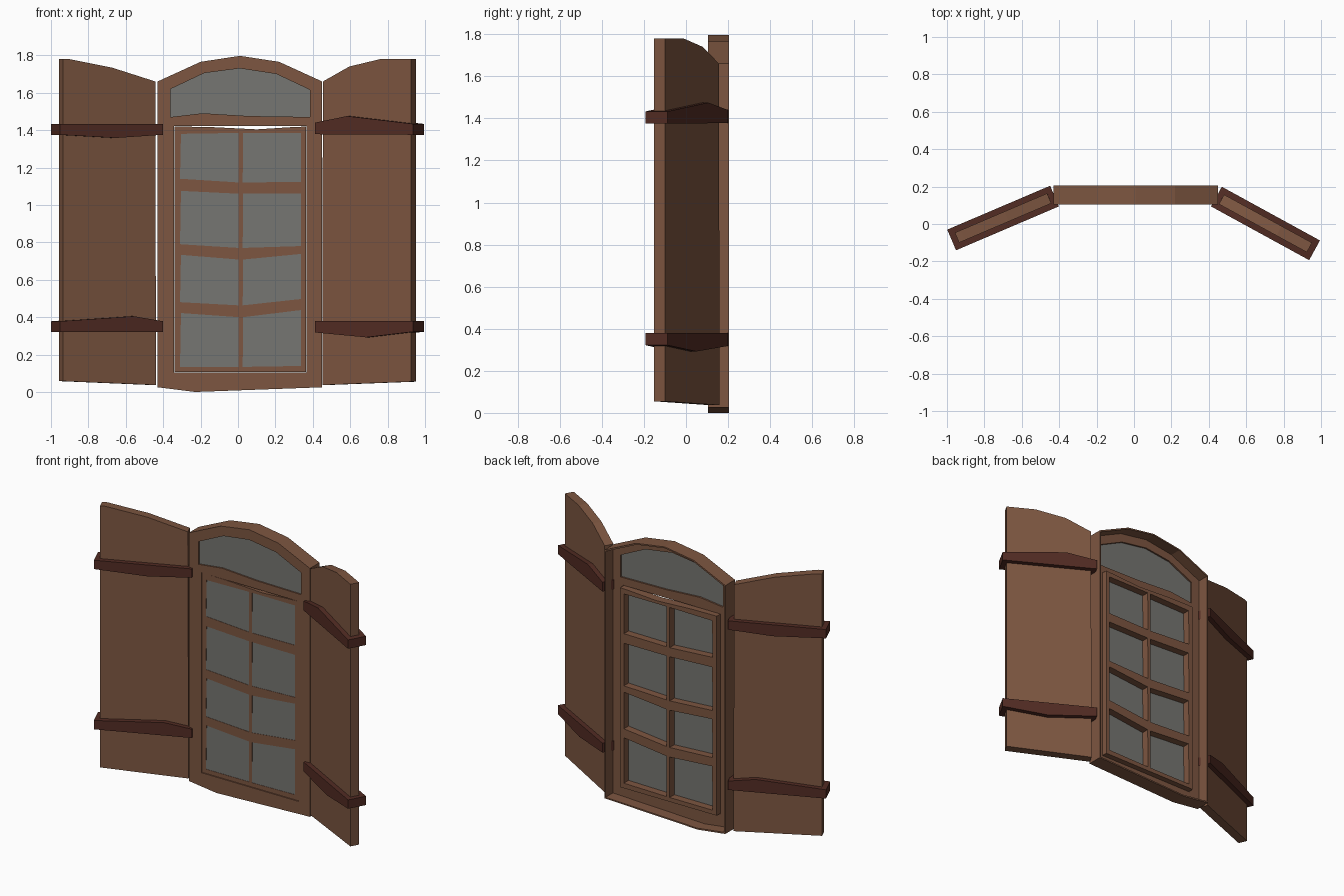
import bpy, math
from mathutils import Matrix

if "Cube" in bpy.data.objects:
    bpy.data.objects.remove(bpy.data.objects["Cube"])


def material(name, rgb):
    m = bpy.data.materials.new(name)
    m.diffuse_color = (*rgb, 1)
    m.use_nodes = True
    m.node_tree.nodes["Principled BSDF"].inputs["Base Color"].default_value = m.diffuse_color
    return m


WOOD = material("brown wood", (0.205, 0.093, 0.052))
DARK = material("dark red wood", (0.085, 0.025, 0.017))
GLASS = material("grey glass", (0.18, 0.18, 0.168))


def plate(name, loops, y0, y1, mat, centre=(0, 0), angle=0):
    """Extrude x-z outlines (first outer, others holes) from y0 to y1."""
    cu = bpy.data.curves.new(name, 'CURVE')
    cu.dimensions = '2D'
    cu.fill_mode = 'BOTH'
    cu.extrude = (y1 - y0) / 2
    for loop in loops:
        s = cu.splines.new('POLY')
        s.points.add(len(loop) - 1)
        for p, (x, z) in zip(s.points, loop):
            p.co = (x, z, 0, 1)
        s.use_cyclic_u = True
    tmp = bpy.data.objects.new(name + "_tmp", cu)
    bpy.context.collection.objects.link(tmp)
    dg = bpy.context.evaluated_depsgraph_get()
    me = bpy.data.meshes.new_from_object(tmp.evaluated_get(dg))
    bpy.data.objects.remove(tmp)
    me.transform(Matrix.Translation((centre[0], centre[1], 0))
                 @ Matrix.Rotation(math.radians(angle), 4, 'Z')
                 @ Matrix.Translation((0, (y0 + y1) / 2, 0))
                 @ Matrix.Rotation(math.pi / 2, 4, 'X'))
    me.materials.clear()
    me.materials.append(mat)
    for p in me.polygons:
        p.material_index = 0
        p.use_smooth = False
    ob = bpy.data.objects.new(name, me)
    bpy.context.collection.objects.link(ob)
    return ob


def rect(x0, x1, z0, z1):
    return [(x0, z0), (x1, z0), (x1, z1), (x0, z1)]


def inset(loop, cx, cz, fx, fz):
    return [(cx + (x - cx) * fx, cz + (z - cz) * fz) for x, z in loop]


# arched frame: thin front plate plus an outer rim that is open at the back
outline = [(-.43, .025), (-.23, 0), (.45, .025), (.45, 1.66), (.22, 1.765),
           (.01, 1.797), (-.20, 1.765), (-.43, 1.66)]
arch = [(-.36, 1.47), (-.19, 1.49), (.06, 1.475), (.385, 1.47), (.385, 1.615),
        (.205, 1.70), (.01, 1.73), (-.18, 1.705), (-.36, 1.62)]
plate("frame_front", [outline, arch, rect(-.341, .366, .104, 1.421)], .105, .13, WOOD)
plate("frame_rim", [outline, inset(outline, .01, .9, .98, .99)], .105, .205, WOOD)
plate("arch_glass", [inset(arch, .012, 1.58, 1.01, 1.02)], .114, .119, GLASS)

# sash with two columns and four rows of slightly crooked panes
# each row: top z at left, middle, right, then bottom z
rows = [(1.38, 1.385, 1.385, 1.14, 1.12, 1.123),
        (1.075, 1.06, 1.06, .79, .77, .78),
        (.733, .708, .738, .48, .463, .497),
        (.422, .40, .438, .134, .134, .139)]
panes = []
for tl, tm, tr, bl, bm, br in rows:
    panes.append([(-.31, bl), (.004, bm), (.004, tm), (-.305, tl)])
    panes.append([(.025, bm), (.337, br), (.337, tr), (.027, tm)])
sash = [(-.339, .106), (.364, .106), (.364, 1.419), (.29, 1.416), (.10, 1.404),
        (-.16, 1.417), (-.339, 1.419)]
plate("sash", [sash] + panes, .109, .165, WOOD)
plate("sash_glass", [rect(-.325, .352, .12, 1.395)], .111, .116, GLASS)

# shutters swung forward, each with two warped straps
LEFT = dict(centre=(-.70, .032), angle=23.1)
RIGHT = dict(centre=(.703, .003), angle=-28.7)
left_board = [(-.268, .058), (.272, .037), (.268, 1.66), (.02, 1.733),
              (-.235, 1.78), (-.268, 1.78)]
right_board = [(-.272, .037), (.268, .055), (.268, 1.78), (.083, 1.78),
               (-.107, 1.74), (-.268, 1.66)]
plate("left_shutter", [left_board], -.029, .029, WOOD, **LEFT)
plate("right_shutter", [right_board], -.029, .029, WOOD, **RIGHT)

E = .299
straps = [
    ("left_upper_strap", LEFT, [(-E, 1.375), (.026, 1.358), (E, 1.375), (E, 1.433), (-E, 1.433)]),
    ("left_lower_strap", LEFT, [(-E, .32), (E, .32), (E, .378), (.13, .405), (-E, .378)]),
    ("right_upper_strap", RIGHT, [(-E, 1.378), (E, 1.375), (E, 1.433), (-.105, 1.475), (-E, 1.44)]),
    ("right_lower_strap", RIGHT, [(-E, .318), (.013, .292), (E, .322), (E, .38), (-E, .38)]),
]
for name, side, loop in straps:
    plate(name, [loop], -.06, .06, DARK, **side)
